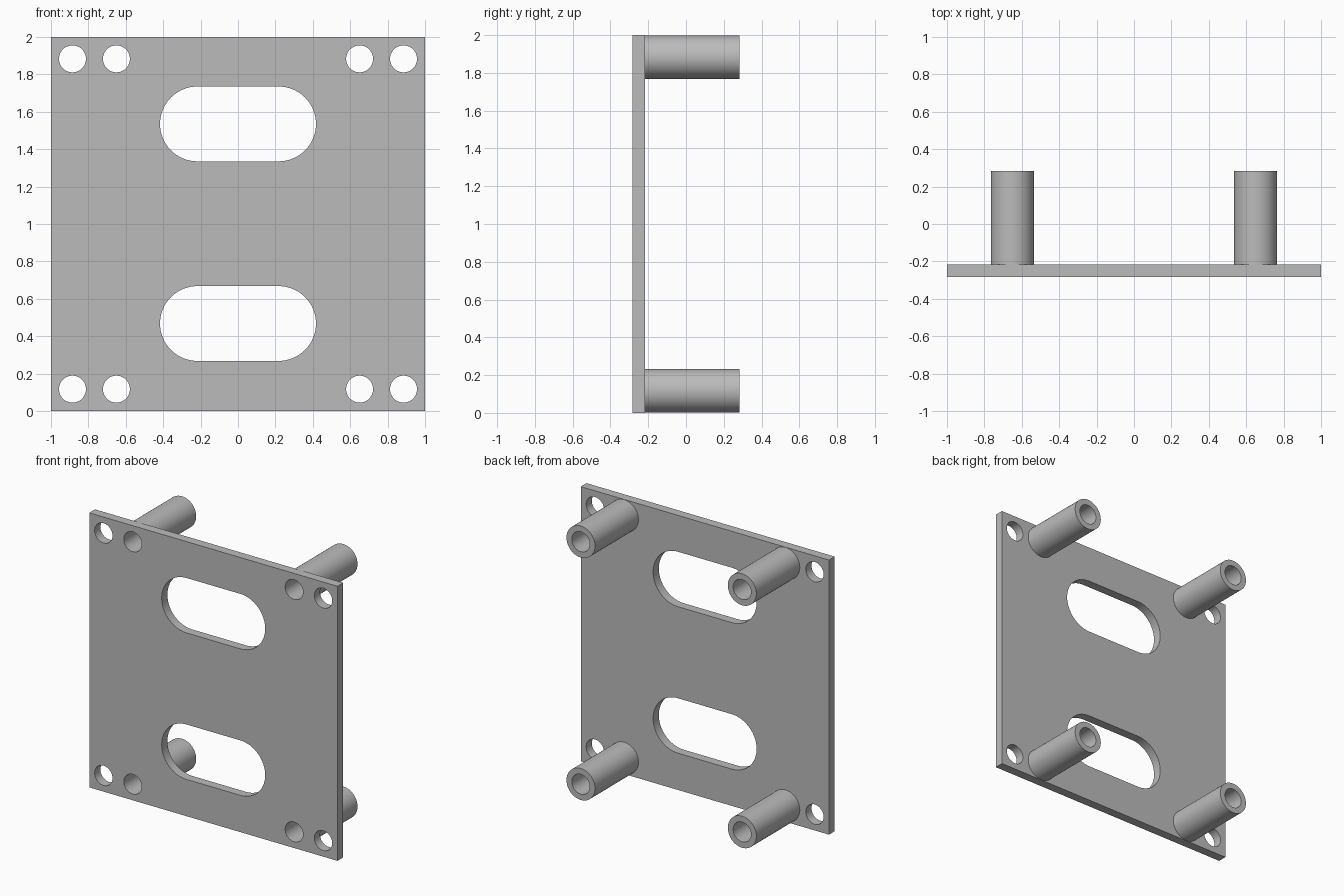
import bpy, bmesh
from math import sin, cos, pi, radians

cube = bpy.data.objects.get("Cube")
if cube:
    bpy.data.objects.remove(cube, do_unlink=True)

grey = bpy.data.materials.new("plain grey")
grey.use_nodes = True
colour = (0.5, 0.5, 0.5, 1)
grey.diffuse_color = colour
grey.node_tree.nodes["Principled BSDF"].inputs["Base Color"].default_value = colour

BACK, PLATE_BACK, FRONT = 0.283, -0.217, -0.283
HOLE_R, POST_R = 0.072, 0.115
POST_X, CORNER_X = 0.65, 0.885
HOLE_Z = (0.117, 1.883)
SLOT_Z = (0.468, 1.535)


def slot(cx, cz, r, half=0.0, n=64):
    """Round outline, stretched sideways by half to make a slot."""
    pts = []
    for start in (-pi / 2, pi / 2):
        side = half if start < 0 else -half
        for i in range(n // 2 + (1 if half else 0)):
            a = start + 2 * pi * i / n
            pts.append((cx + side + r * cos(a), cz + r * sin(a)))
    return pts


def extruded(name, outlines, y0, y1):
    """Filled outlines in the xz plane, inner ones cut out, extruded along y."""
    curve = bpy.data.curves.new(name, "CURVE")
    curve.dimensions = "2D"
    curve.fill_mode = "BOTH"
    curve.extrude = (y1 - y0) / 2
    for pts in outlines:
        spline = curve.splines.new("POLY")
        spline.points.add(len(pts) - 1)
        for p, (x, z) in zip(spline.points, pts):
            p.co = (x, z, 0, 1)
        spline.use_cyclic_u = True
    obj = bpy.data.objects.new(name, curve)
    bpy.context.collection.objects.link(obj)
    obj.location.y = (y0 + y1) / 2
    obj.rotation_euler.x = radians(90)
    bpy.ops.object.select_all(action="DESELECT")
    obj.select_set(True)
    bpy.context.view_layer.objects.active = obj
    bpy.ops.object.convert(target="MESH")
    obj = bpy.context.object
    # Weld the caps to the walls
    bm = bmesh.new()
    bm.from_mesh(obj.data)
    bmesh.ops.remove_doubles(bm, verts=bm.verts, dist=1e-4)
    bmesh.ops.recalc_face_normals(bm, faces=bm.faces)
    bm.to_mesh(obj.data)
    bm.free()
    obj.data.materials.clear()
    obj.data.materials.append(grey)
    bpy.ops.object.shade_smooth_by_angle(angle=radians(30))
    return obj


# Flat plate with corner holes, post holes and two slots
outlines = [[(-1, 0), (1, 0), (1, 2), (-1, 2)]]
outlines += [slot(s * x, z, HOLE_R) for s in (-1, 1)
             for x in (POST_X, CORNER_X) for z in HOLE_Z]
outlines += [slot(0, z, 0.2, 0.217) for z in SLOT_Z]
extruded("mounting_plate", outlines, FRONT, PLATE_BACK)

# Four hollow posts behind the plate
for side, x in (("right", -POST_X), ("left", POST_X)):
    for level, z in zip(("lower", "upper"), HOLE_Z):
        extruded(f"{level}_{side}_post",
                 [slot(x, z, POST_R), slot(x, z, HOLE_R)], PLATE_BACK, BACK)
